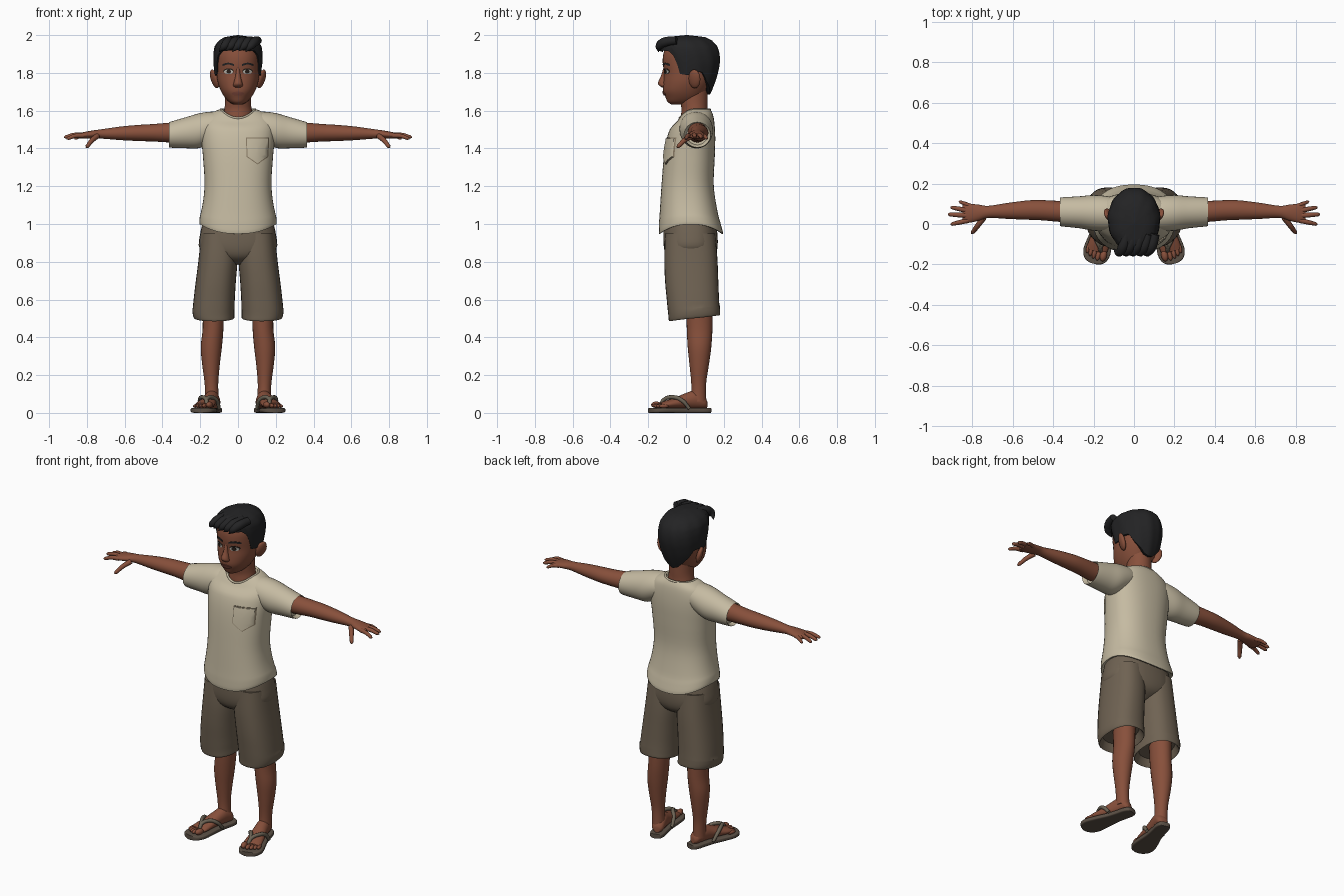
import bpy, bmesh, math
from math import sin, cos, pi, radians
from mathutils import Matrix, Vector
from mathutils.bvhtree import BVHTree

if "Cube" in bpy.data.objects:
    bpy.data.objects.remove(bpy.data.objects["Cube"])


def material(name, r, g, b):
    m = bpy.data.materials.new(name)
    m.diffuse_color = (r, g, b, 1)
    m.use_nodes = True
    m.node_tree.nodes["Principled BSDF"].inputs["Base Color"].default_value = m.diffuse_color
    return m


SKIN = material("brown_skin", .245, .080, .044)
HAIR = material("black_hair", .017, .017, .018)
SHIRT = material("cream_cloth", .560, .495, .360)
SEAM = material("tan_seam", .260, .205, .135)
SHORTS = material("khaki_brown_cloth", .160, .124, .086)
SOLE = material("sandal_sole", .105, .080, .060)
STRAP = material("sandal_strap", .150, .125, .090)
WHITE = material("eye_white", .50, .48, .43)
DARK = material("dark_brown", .022, .014, .010)
LIP = material("lip", .200, .062, .042)


def finish(name, me, mat, mirror=False, matrix=None):
    bm = bmesh.new()
    bm.from_mesh(me)
    if matrix:
        bm.transform(matrix)
    bmesh.ops.recalc_face_normals(bm, faces=bm.faces)
    bm.to_mesh(me)
    bm.free()
    me.materials.clear()
    me.materials.append(mat)
    ob = bpy.data.objects.new(name, me)
    bpy.context.collection.objects.link(ob)
    if mirror:
        ob.modifiers.new("mirror", 'MIRROR').use_mirror_merge = False
    return ob


def skin_rings(name, rows, mat, mirror=False, matrix=None):
    """Bridge equal-length point rows into a capped closed tube."""
    n, verts = len(rows[0]), [p for r in rows for p in r]
    faces = [(k * n + i, k * n + (i + 1) % n, (k + 1) * n + (i + 1) % n, (k + 1) * n + i)
             for k in range(len(rows) - 1) for i in range(n)]
    faces += [tuple(range(n)), tuple(range(len(verts) - n, len(verts)))]
    me = bpy.data.meshes.new(name)
    me.from_pydata(verts, [], faces)
    return finish(name, me, mat, mirror, matrix)


def loft(name, rings, mat, axis='z', n=32, power=2.0, steps=4, warp=None, mirror=False, matrix=None):
    """Smooth loft; ring = (position, centre 1, centre 2, radius 1, radius 2)."""
    R = [Vector(r) for r in rings]
    R = [R[0]] + R + [R[-1]]
    smooth = []
    for i in range(1, len(R) - 2):
        a, b, c, d = R[i - 1:i + 3]
        for s in range(steps):
            t = s / steps
            smooth.append((b * 2 + (c - a) * t + (a * 2 - b * 5 + c * 4 - d) * t ** 2
                           + (b * 3 - a - c * 3 + d) * t ** 3) * .5)
    smooth.append(R[-1])
    rows = []
    for t, c1, c2, r1, r2 in smooth:
        row = []
        for k in range(n):
            ph = 2 * pi * k / n
            sx, cy = sin(ph), -cos(ph)
            u = c1 + max(r1, .001) * math.copysign(abs(sx) ** (2 / power), sx)
            v = c2 + max(r2, .001) * math.copysign(abs(cy) ** (2 / power), cy)
            p = {'z': (u, v, t), 'x': (t, u, v), 'y': (u, t, v)}[axis]
            row.append(warp(ph, *p) if warp else p)
        rows.append(row)
    return skin_rings(name, rows, mat, mirror, matrix)


def fb(z, cx, rx, front, back):
    return (z, cx, (front + back) / 2, rx, (back - front) / 2)


def path(name, pts, radii, mat, mirror=False, matrix=None, cyclic=False):
    """Tapered round tube along a smooth path."""
    cu = bpy.data.curves.new(name, 'CURVE')
    cu.dimensions, cu.bevel_depth, cu.bevel_resolution = '3D', 1, 3
    cu.resolution_u, cu.use_fill_caps = 5, True
    sp = cu.splines.new('BEZIER')
    sp.bezier_points.add(len(pts) - 1)
    sp.use_cyclic_u = cyclic
    for bp, p, r in zip(sp.bezier_points, pts, radii):
        bp.co, bp.radius = p, r
        bp.handle_left_type = bp.handle_right_type = 'AUTO'
    tmp = bpy.data.objects.new(name + "_path", cu)
    bpy.context.collection.objects.link(tmp)
    dg = bpy.context.evaluated_depsgraph_get()
    me = bpy.data.meshes.new_from_object(tmp.evaluated_get(dg))
    bpy.data.objects.remove(tmp)
    return finish(name, me, mat, mirror, matrix)


def ball(name, loc, size, mat, mirror=False, matrix=None):
    bm = bmesh.new()
    bmesh.ops.create_uvsphere(bm, u_segments=16, v_segments=10, radius=1,
                              matrix=Matrix.Translation(loc) @ Matrix.Diagonal((*size, 1)))
    me = bpy.data.meshes.new(name)
    bm.to_mesh(me)
    bm.free()
    return finish(name, me, mat, mirror, matrix)


def plate(name, outline, target, off, mat, mirror=False):
    """Thin plate laid on the front of a target surface; outline in x, z."""
    tree = BVHTree.FromPolygons([v.co for v in target.data.vertices],
                                [p.vertices for p in target.data.polygons])
    cx = sum(p[0] for p in outline) / len(outline)
    cz = sum(p[1] for p in outline) / len(outline)
    rows = []
    for s, o in ((1, -.003), (1, off), (.7, off), (.35, off), (.02, off)):
        row = []
        for x, z in outline:
            x, z = cx + (x - cx) * s, cz + (z - cz) * s
            hit = tree.ray_cast(Vector((x, -1, z)), Vector((0, 1, 0)))[0]
            row.append((x, (hit.y if hit else -.1) - o, z))
        rows.append(row)
    return skin_rings(name, rows, mat, mirror)


def oval(cx, cz, rx, rz, n=20):
    return [(cx + rx * cos(2 * pi * i / n), cz + rz * sin(2 * pi * i / n)) for i in range(n)]


# --- head, neck, ears, nose
head = loft("head", [fb(*r) for r in (
    (1.632, 0, .02, -.075, .02), (1.645, 0, .046, -.096, .05), (1.67, 0, .07, -.108, .085),
    (1.705, 0, .091, -.121, .11), (1.75, 0, .107, -.12, .135), (1.80, 0, .114, -.116, .152),
    (1.85, 0, .116, -.123, .165), (1.90, 0, .115, -.12, .162), (1.95, 0, .095, -.10, .14),
    (1.98, 0, .05, -.05, .09))], SKIN, n=40, power=2.15)
loft("neck", [fb(*r) for r in ((1.53, 0, .085, -.03, .125), (1.57, 0, .08, -.027, .12),
     (1.61, 0, .072, -.024, .115), (1.65, 0, .068, -.03, .115), (1.72, 0, .068, -.03, .115))], SKIN)
loft("nose", [(1.825, 0, -.108, .010, .012), (1.785, 0, -.116, .013, .016), (1.748, 0, -.122, .023, .026),
              (1.732, 0, -.119, .025, .022), (1.722, 0, -.115, .014, .010)], SKIN, n=16)
tilt = Matrix.Translation((.124, .045, 1.768)) @ Matrix.Rotation(radians(18), 4, 'Y') @ Matrix.Rotation(radians(-25), 4, 'Z')
ball("ears", (0, 0, 0), (.016, .034, .052), SKIN, True, tilt)

# --- painted face
plate("lash_lines", oval(.050, 1.809, .027, .0155), head, .002, DARK, True)
plate("eye_whites", oval(.050, 1.806, .024, .012), head, .004, WHITE, True)
plate("irises", oval(.049, 1.807, .0115, .0115), head, .006, DARK, True)
brow = [(.022 + .06 * i / 6, 1.842 + .012 * sin(pi * (i + 1) / 8)) for i in range(7)]
plate("eyebrows", brow + [(x, z - .010) for x, z in reversed(brow)], head, .003, HAIR, True)
plate("lips", oval(0, 1.690, .034, .011), head, .006, LIP)

# --- hair cap: a shell whose lower edge follows the hairline
HAIR_RINGS = [(1.66, .06, -.05, .115), (1.72, .104, -.09, .142), (1.78, .121, -.11, .164),
              (1.85, .129, -.122, .18), (1.90, .130, -.137, .18), (1.94, .124, -.142, .168),
              (1.97, .104, -.132, .14), (1.99, .07, -.10, .10), (2.0, .004, 0, .01)]
HAIRLINE = [(0, 1.922), (45, 1.915), (56, 1.89), (64, 1.795), (92, 1.785), (98, 1.805),
            (114, 1.805), (130, 1.755), (160, 1.695), (180, 1.685)]


def lookup(table, t):
    for a, b in zip(table, table[1:]):
        if t <= b[0]:
            f = max(0, (t - a[0]) / (b[0] - a[0]))
            return [p + (q - p) * f for p, q in zip(a, b)][1:]
    return table[-1][1:]


rows, N = [], 72
for j in range(-1, 19):
    row = []
    for i in range(N):
        ph = 2 * pi * i / N
        low = lookup(HAIRLINE, math.degrees(min(ph, 2 * pi - ph)))[0]
        z = low + (2.0 - low) * sin(pi / 2 * max(j, 0) / 18)
        rx, f, b = lookup(HAIR_RINGS, z)
        s = .82 if j < 0 else 1 + .012 * sin(11 * ph + 14 * z)
        row.append((rx * s * sin(ph), (f + b) / 2 - (b - f) / 2 * s * cos(ph), z))
    rows.append(row)
skin_rings("hair_cap", rows, HAIR)
# swept fringe locks
for i, x in enumerate((-.055, -.02, .015, .05, .085)):
    path(f"fringe_lock_{i + 1}", [(x + .02, -.05, 1.972), (x, -.115, 1.962), (x - .02, -.142, 1.94),
         (x - .045, -.146 + .5 * max(0, abs(x - .04) - .05), 1.912 + .004 * (i % 2))],
         (.022, .026, .02, .002), HAIR)


# --- shirt: body with curved hem and dipped neckline
def shirt_warp(ph, x, y, z):
    if z < 1.1:
        z += .05 * sin(ph) ** 2 * (1.1 - z) / .15
    elif z > 1.5:
        z -= .042 * max(0, cos(ph)) ** 2 * (z - 1.5) / .1
    return (x, y, z)


shirt = loft("shirt_body", [fb(*r) for r in (
    (.965, 0, .18, -.12, .165), (.948, 0, .203, -.142, .195), (1.0, 0, .203, -.143, .184),
    (1.06, 0, .194, -.139, .168), (1.2, 0, .177, -.13, .147), (1.35, 0, .185, -.118, .152),
    (1.45, 0, .194, -.102, .155), (1.52, 0, .193, -.078, .152), (1.57, 0, .165, -.05, .145),
    (1.597, 0, .122, -.038, .135), (1.606, 0, .092, -.032, .126), (1.59, 0, .082, -.02, .115))],
    SHIRT, n=48, power=2.35, warp=shirt_warp)
loft("sleeves", [(.06, .05, 1.53, .07, .06), (.13, .052, 1.515, .085, .08), (.20, .055, 1.495, .088, .092),
                 (.27, .058, 1.484, .079, .083), (.355, .06, 1.473, .072, .069), (.365, .06, 1.473, .068, .065),
                 (.345, .06, 1.474, .055, .055)], SHIRT, 'x', mirror=True)
ring = [shirt_warp(2 * pi * i / 24, .091 * sin(2 * pi * i / 24), .047 - .08 * cos(2 * pi * i / 24), 1.605)
        for i in range(24)]
path("collar", ring, [.006] * 24, SHIRT, cyclic=True)
# chest pocket with a visible seam
pocket = [(.042, 1.457), (.073, 1.457), (.104, 1.457), (.135, 1.457), (.165, 1.457), (.163, 1.405),
          (.160, 1.355), (.13, 1.335), (.104, 1.315), (.075, 1.335), (.046, 1.355), (.044, 1.405)]
plate("pocket_seam", pocket, shirt, .004, SEAM)
plate("chest_pocket", [(.104 + (x - .104) * .92, 1.395 + (z - 1.395) * .93) for x, z in pocket], shirt, .008, SHIRT)

# --- arms and hands
loft("arms", [(.25, .06, 1.485, .055, .053), (.36, .062, 1.484, .052, .052), (.45, .068, 1.483, .05, .046),
              (.52, .069, 1.482, .048, .043), (.62, .065, 1.480, .040, .036), (.72, .060, 1.477, .030, .025),
              (.77, .056, 1.474, .040, .021), (.82, .053, 1.469, .047, .017), (.848, .053, 1.466, .040, .011)],
     SKIN, 'x', n=24, mirror=True)
for name, a, b, r in (("index_fingers", (.82, .018, 1.468), (.908, -.002, 1.452), .0115),
                      ("middle_fingers", (.82, .042, 1.470), (.921, .048, 1.460), .012),
                      ("ring_fingers", (.82, .066, 1.470), (.908, .083, 1.457), .0115),
                      ("little_fingers", (.80, .086, 1.468), (.866, .112, 1.452), .010),
                      ("thumbs", (.745, .03, 1.466), (.803, -.048, 1.406), .013)):
    a, b = Vector(a), Vector(b)
    mid = (a + b) / 2 + Vector((0, 0, .006))
    path(name, [a, mid, a.lerp(b, .9), b], (r * 1.15, r, r * .8, r * .3), SKIN, True)


# --- shorts
def cuff_warp(ph, x, y, z):
    return (x, y, z + (.032 * (1 - cos(ph)) / 2 if z < .55 else 0))


loft("shorts_hips", [fb(*r) for r in ((.785, 0, .04, -.04, .09), (.82, 0, .13, -.095, .145),
     (.87, 0, .203, -.116, .166), (.95, 0, .200, -.12, .166), (1.03, 0, .18, -.115, .15))], SHORTS, power=2.4)
loft("shorts_legs", [fb(*r) for r in (
    (.53, .13, .085, -.065, .15), (.485, .126, .104, -.088, .178), (.52, .130, .111, -.094, .180),
    (.60, .126, .109, -.102, .175), (.70, .117, .106, -.111, .171), (.82, .105, .103, -.115, .166),
    (.95, .10, .095, -.11, .155))], SHORTS, power=2.4, warp=cuff_warp, mirror=True)

# --- lower legs
loft("legs", [fb(*r) for r in (
    (.60, .130, .058, 0, .14), (.45, .132, .055, .004, .140), (.35, .141, .056, .009, .134),
    (.26, .143, .047, .018, .122), (.17, .141, .037, .027, .108), (.11, .139, .035, .028, .106),
    (.06, .137, .037, .02, .108))], SKIN, n=24, mirror=True)

# --- feet and sandals, built straight then splayed outwards
SPLAY = Matrix.Translation((.137, .05, 0)) @ Matrix.Rotation(radians(14), 4, 'Z')
loft("feet", [(.062, 0, .045, .018, .018), (.045, 0, .056, .034, .033), (0, 0, .070, .038, .048),
              (-.05, 0, .064, .040, .042), (-.11, 0, .052, .047, .029), (-.16, 0, .044, .052, .021),
              (-.192, 0, .040, .048, .013)], SKIN, 'y', n=24, mirror=True, matrix=SPLAY)
for i, (x, y, r) in enumerate(((-.036, -.205, .017), (-.011, -.208, .012), (.010, -.203, .011),
                               (.029, -.195, .0105), (.046, -.184, .010))):
    ball(f"toes_{i + 1}", (x, y, .026 + r), (r, .028, r), SKIN, True, SPLAY)
loft("sandal_soles", [(y, 0, .0135, w, .0135) for y, w in (
    (.082, .018), (.074, .033), (.045, .042), (0, .043), (-.06, .047), (-.13, .060), (-.19, .068),
    (-.23, .057), (-.248, .036), (-.254, .014))], SOLE, 'y', n=32, power=5, mirror=True, matrix=SPLAY)
for name, s in (("inner_straps", -1), ("outer_straps", 1)):
    path(name, [(s * .050, -.045, .022), (s * .046, -.085, .066), (s * .026, -.125, .083),
                (-.012, -.172, .068), (-.022, -.192, .030)], (.009, .011, .011, .010, .007), STRAP, True, SPLAY)

# --- smooth shading with sharp rims kept
bpy.ops.object.select_all(action='SELECT')
bpy.context.view_layer.objects.active = head
bpy.ops.object.shade_smooth_by_angle(angle=radians(50))
